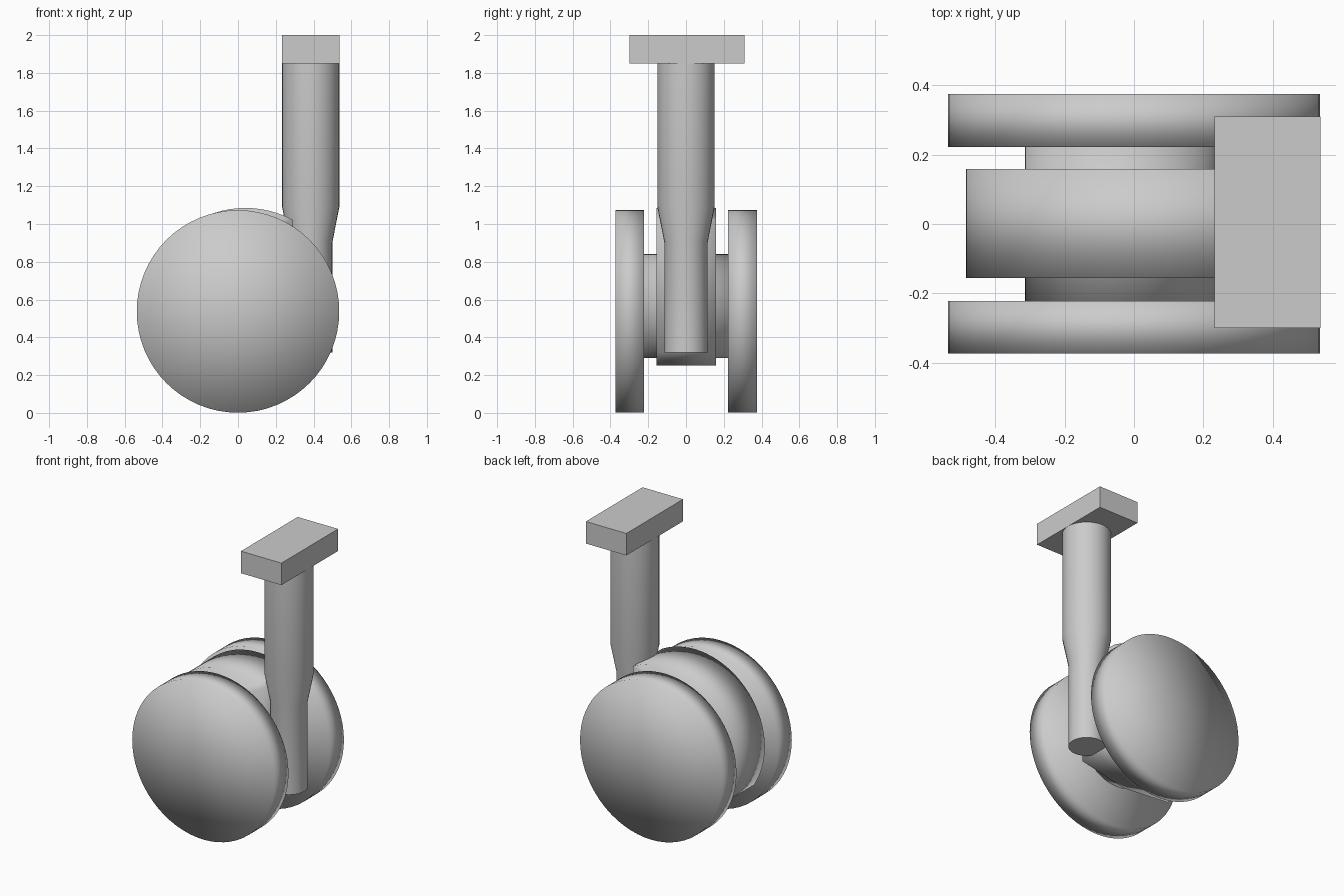
import bpy, bmesh, math

if "Cube" in bpy.data.objects:
    bpy.data.objects.remove(bpy.data.objects["Cube"])


def finish(name, bm, smooth=True, angle=None):
    """Turn a bmesh into an object with smooth or angle-limited shading."""
    bmesh.ops.recalc_face_normals(bm, faces=bm.faces)
    for f in bm.faces:
        f.smooth = smooth
    if angle is not None:
        for e in bm.edges:
            e.smooth = e.calc_face_angle(0) < angle
    mesh = bpy.data.meshes.new(name)
    bm.to_mesh(mesh)
    bm.free()
    ob = bpy.data.objects.new(name, mesh)
    bpy.context.collection.objects.link(ob)
    return ob


def prism_y(name, profile, y0, y1):
    """Extrude an (x, z) outline along y, capped with fans so smooth shading domes the ends."""
    bm = bmesh.new()
    n = len(profile)
    cx = sum(p[0] for p in profile) / n
    cz = sum(p[1] for p in profile) / n
    a, b = [[bm.verts.new((x, y, z)) for x, z in profile] for y in (y0, y1)]
    ca, cb = [bm.verts.new((cx, y, cz)) for y in (y0, y1)]
    for i in range(n):
        j = (i + 1) % n
        bm.faces.new((a[i], a[j], b[j], b[i]))
        bm.faces.new((a[j], a[i], ca))
        bm.faces.new((b[i], b[j], cb))
    return finish(name, bm)


def arc(cx, cz, r, start, end, steps):
    return [(cx + r * math.cos(start + (end - start) * i / steps),
             cz + r * math.sin(start + (end - start) * i / steps))
            for i in range(steps + 1)]


# Twin wheels
wheel = arc(0, 0.537, 0.536, 0, 2 * math.pi, 64)[:-1]
prism_y("front_wheel", wheel, -0.373, -0.222)
prism_y("back_wheel", wheel, 0.222, 0.375)

# Axle drum between the wheels
prism_y("axle", arc(-0.04, 0.565, 0.275, 0, 2 * math.pi, 48)[:-1], -0.222, 0.222)

# Housing: round back and top, flat front face, shallow underside
cx, cz, r = 0.04, 0.56, 0.525
start = math.acos((0.29 - cx) / r)
end = math.pi + math.asin((cz - 0.28) / r)
outline = arc(cx, cz, r, start, end, 32) + [(-0.05, 0.25), (0.29, 0.32)]
prism_y("housing", outline, -0.156, 0.158)

# Stem: wide shaft tapering to a narrow lower pin
bm = bmesh.new()
sides, rings = 32, []
for rad, z in ((0.115, 0.32), (0.115, 0.905), (0.152, 1.093), (0.152, 1.85)):
    rings.append([bm.verts.new((0.385 + rad * math.cos(2 * math.pi * k / sides),
                                rad * math.sin(2 * math.pi * k / sides), z))
                  for k in range(sides)])
for lo, hi in zip(rings, rings[1:]):
    for k in range(sides):
        m = (k + 1) % sides
        bm.faces.new((lo[k], lo[m], hi[m], hi[k]))
bm.faces.new(rings[0][::-1])
bm.faces.new(rings[-1])
finish("stem", bm, angle=math.radians(30))

# Mounting plate
bm = bmesh.new()
bmesh.ops.create_cube(bm, size=1)
for v in bm.verts:
    v.co = (0.385 + v.co.x * 0.305, 0.005 + v.co.y * 0.61, 1.925 + v.co.z * 0.15)
finish("mounting_plate", bm, smooth=False)
